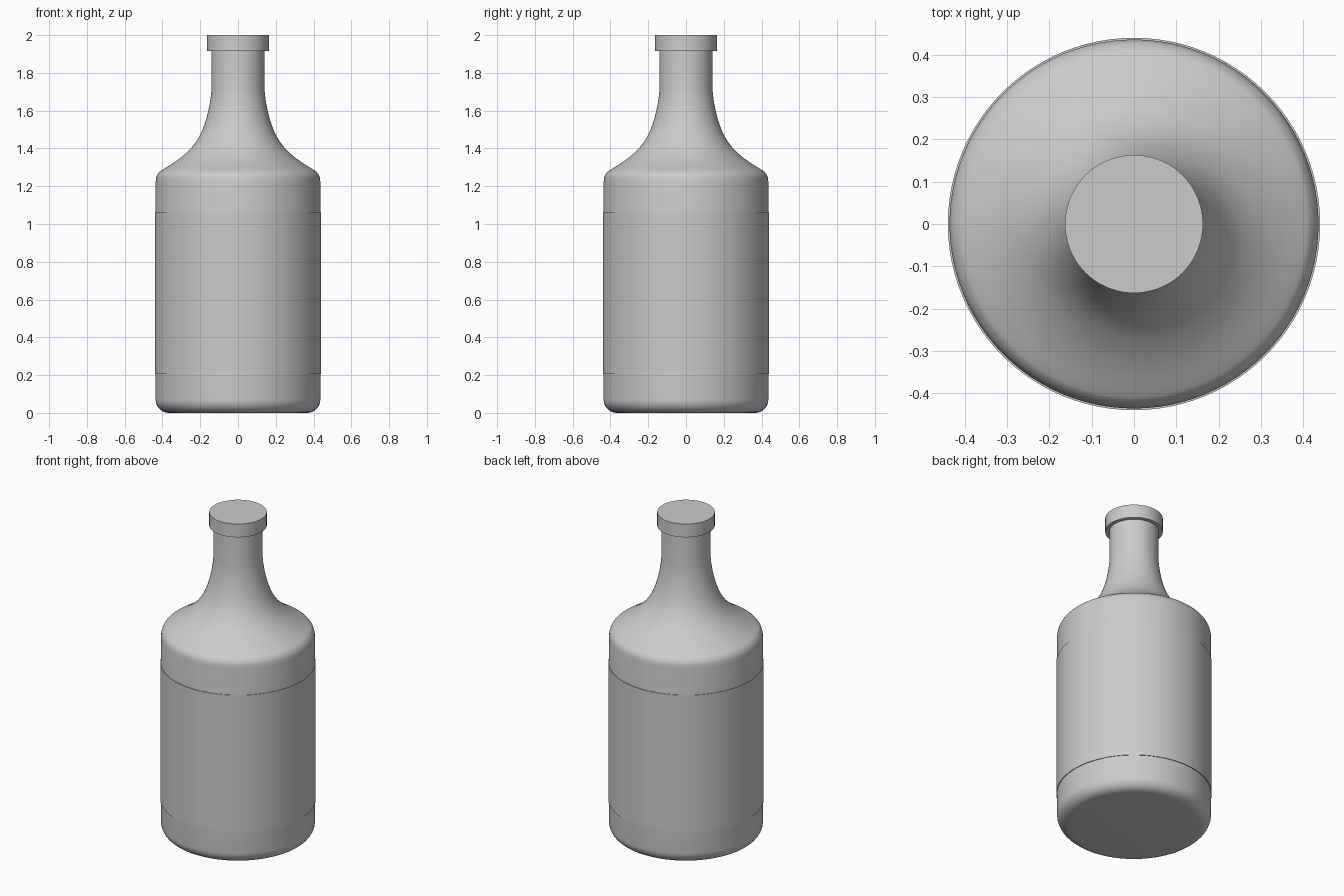
import bpy, math
from mathutils import Vector

if "Cube" in bpy.data.objects:
    bpy.data.objects.remove(bpy.data.objects["Cube"])


def lathe(name, profile, sides=96):
    """Revolve (radius, z) points around z; radius 0 makes a pole."""
    verts, rings, faces = [], [], []
    for r, z in profile:
        start = len(verts)
        if r == 0:
            verts.append((0, 0, z))
            rings.append([start] * sides)
        else:
            for i in range(sides):
                a = 2 * math.pi * i / sides
                verts.append((r * math.cos(a), r * math.sin(a), z))
            rings.append(list(range(start, start + sides)))
    for lo, hi in zip(rings, rings[1:]):
        for i in range(sides):
            j = (i + 1) % sides
            quad = [lo[i], lo[j], hi[j], hi[i]]
            faces.append(list(dict.fromkeys(quad)))
    mesh = bpy.data.meshes.new(name)
    mesh.from_pydata(verts, [], faces)
    mesh.validate()
    obj = bpy.data.objects.new(name, mesh)
    bpy.context.collection.objects.link(obj)
    bpy.ops.object.select_all(action='DESELECT')
    obj.select_set(True)
    bpy.context.view_layer.objects.active = obj
    bpy.ops.object.shade_smooth_by_angle(angle=math.radians(30))
    return obj


def spline(points, steps=4):
    """Smooth curve passing through the points."""
    p = [Vector(q) for q in points]
    p = [2 * p[0] - p[1]] + p + [2 * p[-1] - p[-2]]
    out = []
    for a, b, c, d in zip(p, p[1:], p[2:], p[3:]):
        for k in range(steps):
            t = k / steps
            out.append(0.5 * (2 * b + (c - a) * t + (2 * a - 5 * b + 4 * c - d) * t * t
                              + (3 * b - a - 3 * c + d) * t ** 3))
    return [tuple(v) for v in out] + [tuple(points[-1])]


R = 0.436
# Bottle: flat base, rounded bottom edge, straight wall, curved shoulder, neck
f = 0.07
base = [(R - f + f * math.sin(a), f - f * math.cos(a))
        for a in (math.pi / 2 * i / 8 for i in range(9))]
shoulder = spline([(R, 1.225), (0.431, 1.252), (0.418, 1.273), (0.40, 1.287),
                   (0.35, 1.318), (0.30, 1.354), (0.25, 1.40), (0.21, 1.455),
                   (0.18, 1.52), (0.16, 1.587), (0.146, 1.66), (0.14, 1.71)])
lathe("bottle", [(0, 0)] + base + shoulder + [(0.14, 1.93), (0, 1.93)])

# Label wrapped round the body
lathe("label", [(R - 0.002, 0.205), (0.44, 0.205), (0.44, 1.06), (R - 0.002, 1.06)])

# Stopper on the neck
lathe("cap", [(0, 1.917), (0.163, 1.917), (0.163, 2.0), (0, 2.0)])
